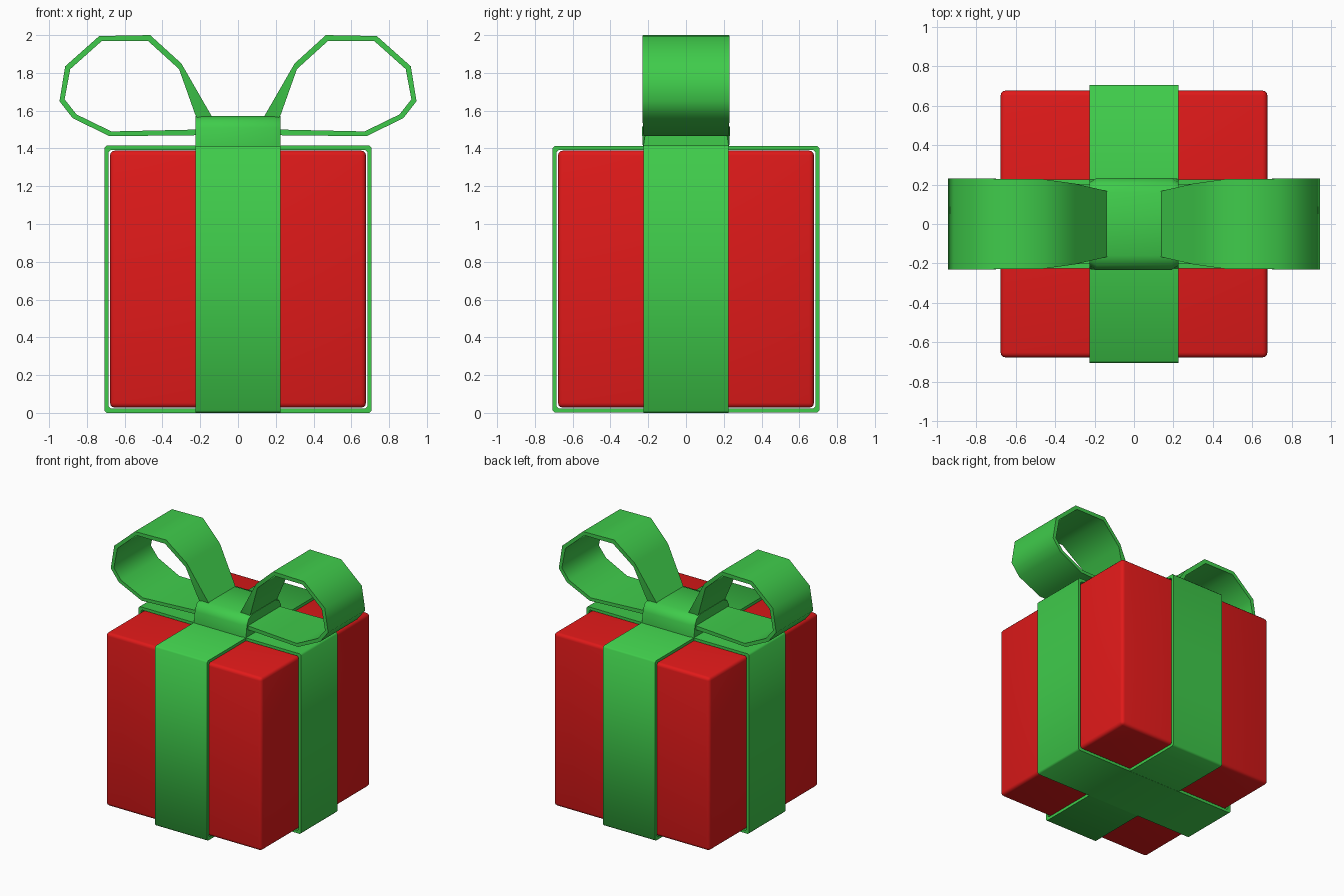
import bpy
import bmesh
import math

if "Cube" in bpy.data.objects:
    bpy.data.objects.remove(bpy.data.objects["Cube"])


def material(name, color):
    m = bpy.data.materials.new(name)
    m.diffuse_color = color
    m.use_nodes = True
    m.node_tree.nodes["Principled BSDF"].inputs["Base Color"].default_value = m.diffuse_color
    return m


RED = material("red_paper", (0.75, 0.01, 0.01, 1))
GREEN = material("green_ribbon", (0.05, 0.6, 0.07, 1))


def finish(name, bm, mat, angle):
    bmesh.ops.recalc_face_normals(bm, faces=bm.faces)
    me = bpy.data.meshes.new(name)
    bm.to_mesh(me)
    bm.free()
    ob = bpy.data.objects.new(name, me)
    bpy.context.collection.objects.link(ob)
    me.materials.append(mat)
    bpy.ops.object.select_all(action='DESELECT')
    ob.select_set(True)
    bpy.context.view_layer.objects.active = ob
    bpy.ops.object.shade_smooth_by_angle(angle=math.radians(angle))
    return ob


def strip(name, outer, inner, widths, closed, angle):
    """Flat ribbon with an outer and inner (x, z) path, spread along y."""
    bm = bmesh.new()
    rings = []
    for (ox, oz), (ix, iz), w in zip(outer, inner, widths):
        rings.append([bm.verts.new(p) for p in
                      ((ox, -w, oz), (ox, w, oz), (ix, w, iz), (ix, -w, iz))])
    n = len(rings)
    for i in range(n if closed else n - 1):
        a, b = rings[i], rings[(i + 1) % n]
        for k in range(4):
            j = (k + 1) % 4
            bm.faces.new((a[k], a[j], b[j], b[k]))
    if not closed:
        bm.faces.new(rings[0])
        bm.faces.new(rings[-1])
    return finish(name, bm, GREEN, angle)


# wrapped box
bm = bmesh.new()
bmesh.ops.create_cube(bm, size=1)
for v in bm.verts:
    v.co = (v.co.x * 1.355, v.co.y * 1.355, v.co.z * 1.36 + 0.708)
bmesh.ops.bevel(bm, geom=bm.edges[:], offset=0.025, segments=3,
                profile=0.5, affect='EDGES')
finish("gift_box", bm, RED, 40)


# two bands crossing around the box
def rounded_square(h, c):
    pts = [(h, h - c), (h - c, h), (-h + c, h), (-h, h - c),
           (-h, -h + c), (-h + c, -h), (h - c, -h), (h, -h + c)]
    return [(x, z + 0.7075) for x, z in pts]


for name, half, turn in (("band_sideways", 0.7075, 0),
                         ("band_front_back", 0.7065, math.pi / 2)):
    band = strip(name, rounded_square(half, 0.012),
                 rounded_square(half - 0.022, 0.012), [0.226] * 8, True, 50)
    band.rotation_euler.z = turn

# bow loops, mirrored left and right
outer = [(0.05, 1.50), (0.14, 1.572), (0.30, 1.85), (0.465, 2.0), (0.735, 1.995),
         (0.915, 1.835), (0.945, 1.65), (0.875, 1.56), (0.68, 1.465),
         (0.22, 1.47), (0.1, 1.47)]
inner = [(0.14, 1.46), (0.225, 1.575), (0.312, 1.82), (0.475, 1.968), (0.722, 1.968),
         (0.888, 1.82), (0.918, 1.66), (0.855, 1.58), (0.67, 1.49),
         (0.22, 1.50), (0.1, 1.51)]
widths = [0.14, 0.168, 0.205, 0.228, 0.23, 0.23, 0.23, 0.23, 0.226, 0.2, 0.18]
loops = strip("bow_loops", outer, inner, widths, False, 60)
loops.modifiers.new("mirror", 'MIRROR').use_axis[0] = True

# knot with sloped shoulders
bm = bmesh.new()
profile = [(-0.228, 1.40), (-0.234, 1.51), (-0.21, 1.55), (-0.16, 1.572),
           (0.16, 1.572), (0.21, 1.55), (0.234, 1.51), (0.228, 1.40)]
sections = []
for x, s in ((-0.226, 0.9), (-0.19, 1), (0.19, 1), (0.226, 0.9)):
    sections.append([bm.verts.new((x, y * (s if 1.45 < z else 1), z))
                     for y, z in profile])
for a, b in zip(sections, sections[1:]):
    for k in range(8):
        j = (k + 1) % 8
        bm.faces.new((a[k], a[j], b[j], b[k]))
bm.faces.new(sections[0])
bm.faces.new(sections[-1])
finish("bow_knot", bm, GREEN, 50)
